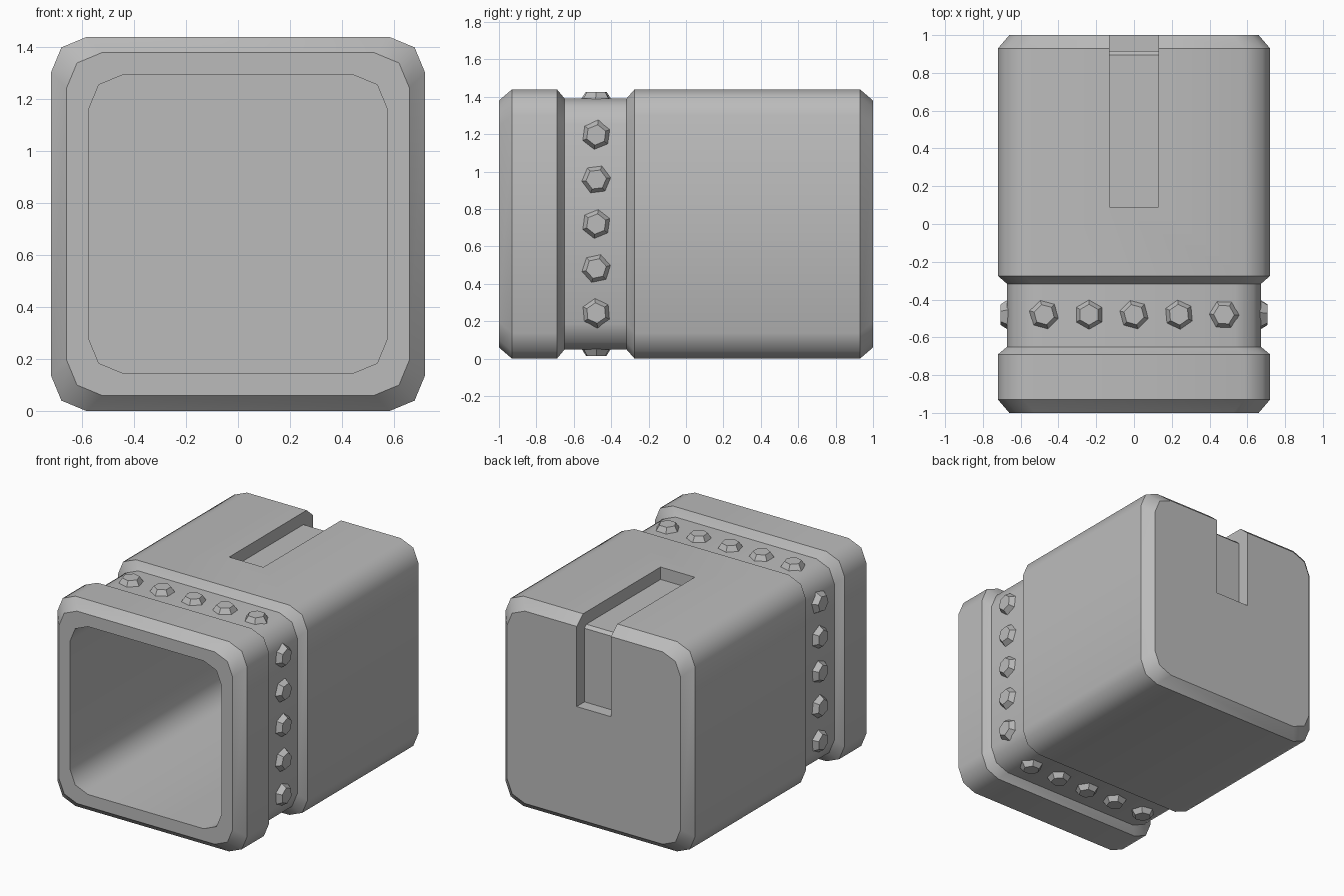
import bpy, bmesh, math
from mathutils import Matrix, Vector

cube = bpy.data.objects.get("Cube")
if cube:
    bpy.data.objects.remove(cube, do_unlink=True)

MID = 0.72       # height of the long axis
CORNER = 0.137   # corner radius of the square section

grey = bpy.data.materials.new("plain grey")
grey.use_nodes = True
colour = (0.5, 0.5, 0.5, 1)
grey.diffuse_color = colour
grey.node_tree.nodes["Principled BSDF"].inputs["Base Color"].default_value = colour


def make_object(name, bm):
    bmesh.ops.recalc_face_normals(bm, faces=bm.faces)
    mesh = bpy.data.meshes.new(name)
    bm.to_mesh(mesh)
    bm.free()
    mesh.materials.append(grey)
    obj = bpy.data.objects.new(name, mesh)
    bpy.context.collection.objects.link(obj)
    return obj


def rounded_ring(bm, y, half):
    """Square section with two-segment rounded corners."""
    verts = []
    inner = half - CORNER
    for quarter in range(4):
        diagonal = math.radians(45 + 90 * quarter)
        cx = math.copysign(inner, math.cos(diagonal))
        cz = math.copysign(inner, math.sin(diagonal))
        for step in (-1, 0, 1):
            a = diagonal + step * math.pi / 4
            verts.append(bm.verts.new((cx + CORNER * math.cos(a), y,
                                       MID + cz + CORNER * math.sin(a))))
    return verts


# Hollow sleeve: from the cavity floor, out over the rim, to the closed back
sections = [(0.85, 0.576), (-1, 0.576), (-1, 0.66), (-0.93, 0.72),
            (-0.69, 0.72), (-0.65, 0.672), (-0.317, 0.672),
            (-0.275, 0.72), (0.93, 0.72), (1, 0.66)]
bm = bmesh.new()
rings = [rounded_ring(bm, y, half) for y, half in sections]
for a, b in zip(rings, rings[1:]):
    for i in range(len(a)):
        j = (i + 1) % len(a)
        bm.faces.new((a[i], a[j], b[j], b[i]))
bm.faces.new(rings[0])
bm.faces.new(rings[-1])
sleeve = make_object("sleeve", bm)

# Slot running along the top and down the back
slot_profile = [(0.09, 1.6), (0.09, 1.355), (0.895, 1.355), (0.915, 1.335),
                (0.915, 0.83), (1.2, 0.83), (1.2, 1.6)]
bm = bmesh.new()
face = bm.faces.new([bm.verts.new((-0.13, y, z)) for y, z in slot_profile])
extruded = bmesh.ops.extrude_face_region(bm, geom=[face])["geom"]
bmesh.ops.translate(bm, vec=(0.26, 0, 0),
                    verts=[v for v in extruded if isinstance(v, bmesh.types.BMVert)])
cutter = make_object("slot_cutter", bm)
cut = sleeve.modifiers.new("slot", 'BOOLEAN')
cut.operation = 'DIFFERENCE'
cut.solver = 'EXACT'
cut.object = cutter
bpy.context.view_layer.objects.active = sleeve
sleeve.select_set(True)
bpy.ops.object.modifier_apply(modifier=cut.name)
bpy.data.objects.remove(cutter, do_unlink=True)

# Smooth around the section, crisp along the steps and the slot
bm = bmesh.new()
bm.from_mesh(sleeve.data)
for f in bm.faces:
    f.smooth = True
for e in bm.edges:
    bend = e.calc_face_angle(0)
    across = abs((e.verts[1].co - e.verts[0].co).normalized().y) < 0.1
    e.smooth = not (bend > math.radians(50) or (across and bend > math.radians(10)))
bm.to_mesh(sleeve.data)
bm.free()

# Hexagonal studs around the sunken band, five per side, each turned a little
turns = [15, 0, 15, 5, 28]
for side, name in enumerate(("top", "left", "bottom", "right")):
    bm = bmesh.new()
    turn_side = Matrix.Rotation(side * math.pi / 2, 4, 'Y')
    for i, turn in enumerate(turns):
        place = (Matrix.Translation((0, -0.48, MID)) @ turn_side
                 @ Matrix.Translation(((i - 2) * 0.238, 0, 0.687))
                 @ Matrix.Rotation(math.radians(turn + side * 7), 4, 'Z'))
        bmesh.ops.create_cone(bm, cap_ends=True, segments=6, radius1=0.081,
                              radius2=0.055, depth=0.04, matrix=place)
    make_object(name + "_studs", bm)
